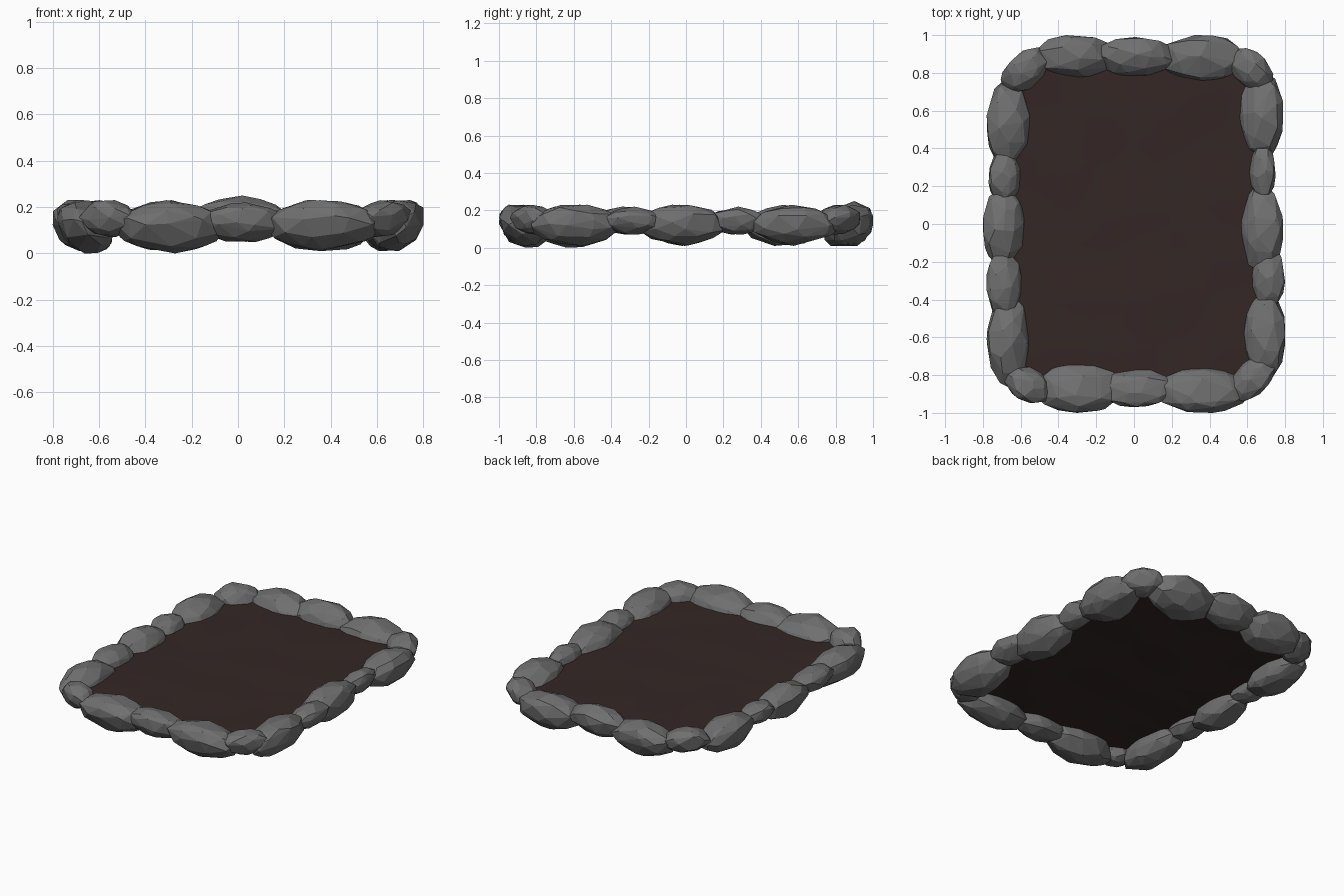
import bpy, bmesh, math, random
from mathutils import Vector, Matrix, noise

if "Cube" in bpy.data.objects:
    bpy.data.objects.remove(bpy.data.objects["Cube"])

random.seed(11)


def material(name, rgb):
    m = bpy.data.materials.new(name)
    m.diffuse_color = (*rgb, 1)
    m.use_nodes = True
    m.node_tree.nodes["Principled BSDF"].inputs["Base Color"].default_value = m.diffuse_color
    return m


STONE = material("stone", (0.16, 0.16, 0.16))
SOIL = material("soil", (0.034, 0.02, 0.018))


def finish(bm, name, mat):
    me = bpy.data.meshes.new(name)
    bm.to_mesh(me)
    bm.free()
    ob = bpy.data.objects.new(name, me)
    me.materials.append(mat)
    bpy.context.collection.objects.link(ob)
    return ob


def power(v, e):
    return math.copysign(abs(v) ** e, v)


def rock(name, x0, x1, y0, y1, z0, z1, turn=0, lean=0.22):
    """Faceted boulder filling the given box, its top leaning outward; turn spins it."""
    bm = bmesh.new()
    bmesh.ops.create_icosphere(bm, subdivisions=2, radius=1)
    spin = Matrix.Rotation(random.uniform(0, 6), 3, Vector((1, random.random(), random.random())))
    along_x = (x1 - x0) > (y1 - y0)
    out = math.copysign(lean, (y0 + y1) if along_x else (x0 + x1))
    for v in bm.verts:
        p = (spin @ v.co + Vector([random.uniform(-.22, .22) for _ in range(3)])).normalized()
        # blunt cross-section, tapered along the long axis
        a, b = (p.x, p.y) if along_x else (p.y, p.x)
        a, b, c = power(a, 1.05), power(b, 0.85), power(p.z, 0.85)
        c *= 1 - 0.2 * abs(a)
        b += out * c
        v.co = (a, b, c) if along_x else (b, a, c)
    hull = bmesh.ops.convex_hull(bm, input=bm.verts[:])
    bmesh.ops.delete(bm, geom=[g for g in hull["geom_interior"] if isinstance(g, bmesh.types.BMVert)], context='VERTS')
    lo = [min(v.co[i] for v in bm.verts) for i in range(3)]
    hi = [max(v.co[i] for v in bm.verts) for i in range(3)]
    box = ((x0, x1), (y0, y1), (z0, z1))
    mid = Vector([(a + b) / 2 for a, b in box])
    rot = Matrix.Rotation(math.radians(turn), 3, 'Z')
    for v in bm.verts:
        q = Vector([box[i][0] + (v.co[i] - lo[i]) / (hi[i] - lo[i]) * (box[i][1] - box[i][0]) for i in range(3)])
        v.co = mid + rot @ (q - mid)
    bmesh.ops.recalc_face_normals(bm, faces=bm.faces)
    return finish(bm, name, STONE)


# Stone border: x range, y range, z range
BACK = [(-.53, -.09, .76, 1.0, .01, .23), (-.19, .21, .78, .99, .05, .25), (.13, .60, .74, 1.0, .01, .23)]
FRONT = [(-.53, -.05, -1.0, -.73, .0, .23), (-.18, .22, -.97, -.76, .05, .22), (.11, .61, -1.0, -.75, .01, .23)]
LEFT = [(-.78, -.54, .31, .76, .01, .23), (-.77, -.60, .11, .39, .07, .21), (-.80, -.57, -.23, .20, .01, .23),
        (-.78, -.59, -.49, -.14, .07, .22), (-.78, -.54, -.86, -.36, .0, .23)]
RIGHT = [(.55, .79, .34, .81, .01, .23), (.61, .75, .12, .43, .07, .22), (.56, .79, -.25, .21, .01, .23),
         (.62, .80, -.45, -.12, .07, .22), (.57, .80, -.83, -.35, .01, .23)]
for side, rows in (("back", BACK), ("front", FRONT), ("left", LEFT), ("right", RIGHT)):
    for i, row in enumerate(rows):
        rock(f"{side}_stone_{i + 1}", *row)

# Corner stones set diagonally
for name, cx, cy, length, turn in (("back_left", -.575, .81, .29, 42), ("back_right", .62, .82, .28, -45),
                                   ("front_left", -.56, -.85, .26, -25), ("front_right", .63, -.81, .29, 45)):
    rock(f"{name}_corner_stone", cx - length / 2, cx + length / 2, cy - .09, cy + .09, .07, .23, turn)

# Soil bed: gently uneven sheet with clipped corners
bm = bmesh.new()
bmesh.ops.create_grid(bm, x_segments=12, y_segments=16, size=1)
for v in bm.verts:
    x, y = v.co.x * .67, v.co.y * .86
    over = abs(x) + abs(y) - 1.38
    if over > 0:
        x -= math.copysign(over / 2, x)
        y -= math.copysign(over / 2, y)
    v.co = (x, y, .145 + .012 * noise.noise(Vector((x * 4, y * 4, 3))))
soil = finish(bm, "soil_bed", SOIL)
for p in soil.data.polygons:
    p.use_smooth = True
